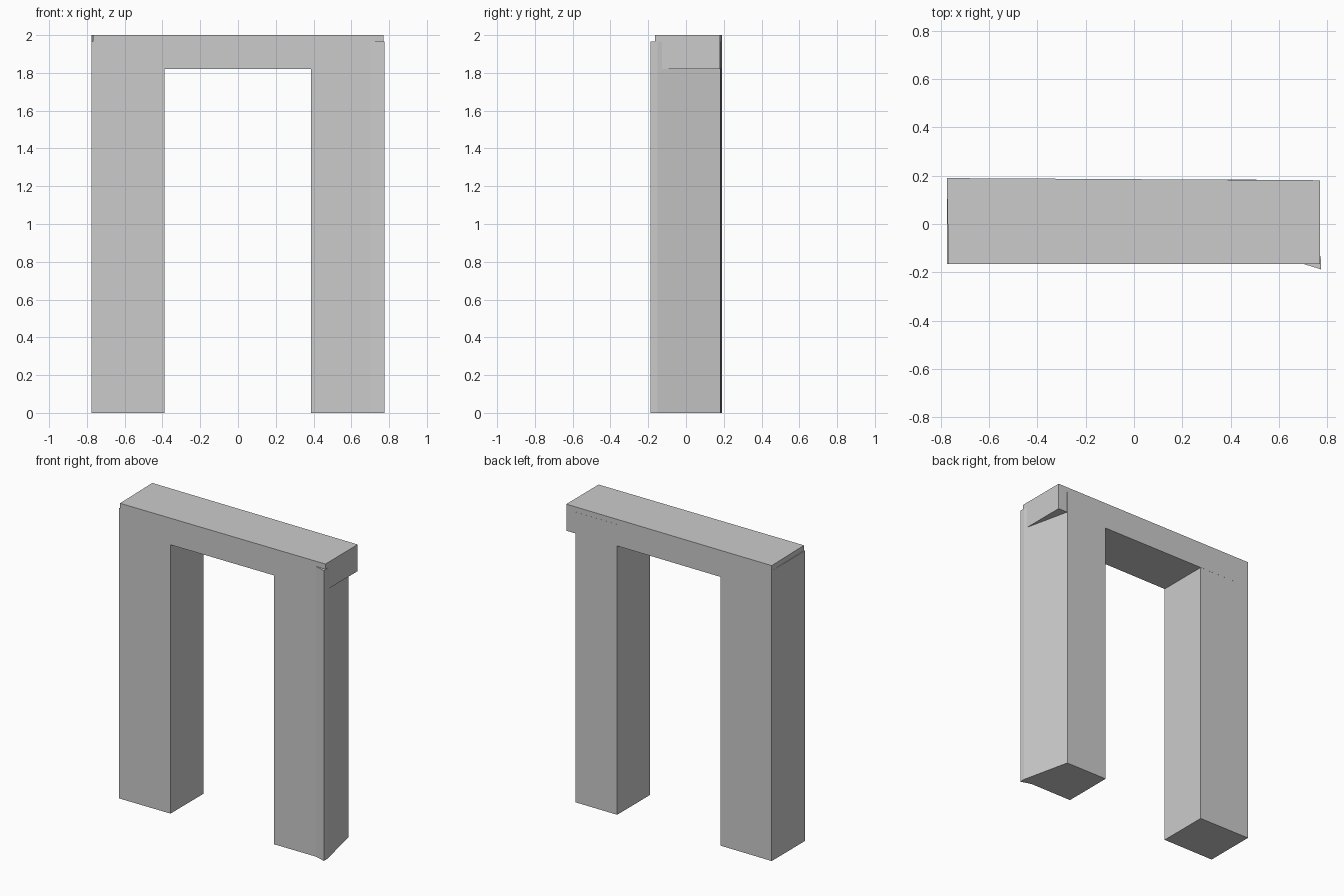
import bpy
import bmesh

cube = bpy.data.objects.get("Cube")
if cube:
    bpy.data.objects.remove(cube, do_unlink=True)

# Plain grey stone
stone = bpy.data.materials.new("stone_grey")
stone.use_nodes = True
GREY = (0.6, 0.6, 0.6, 1.0)
stone.diffuse_color = GREY
stone.node_tree.nodes["Principled BSDF"].inputs["Base Color"].default_value = GREY


def block(name, outline, bottom, top):
    """Extrude a plan outline upwards into a flat-sided block."""
    bm = bmesh.new()
    face = bm.faces.new([bm.verts.new((x, y, bottom)) for x, y in outline])
    ext = bmesh.ops.extrude_face_region(bm, geom=[face])
    for v in ext["geom"]:
        if isinstance(v, bmesh.types.BMVert):
            v.co.z = top
    bmesh.ops.recalc_face_normals(bm, faces=bm.faces)
    mesh = bpy.data.meshes.new(name)
    bm.to_mesh(mesh)
    bm.free()
    mesh.materials.append(stone)
    obj = bpy.data.objects.new(name, mesh)
    bpy.context.collection.objects.link(obj)
    return obj


LEG_TOP = 1.965
FRONT = -0.165

# Right leg: nearly square footprint
block("right_leg",
      [(-0.775, FRONT), (-0.39, FRONT), (-0.39, 0.187), (-0.775, 0.19)],
      0, LEG_TOP)

# Left leg: outer side tapers in towards the back, front corner sticks out
block("left_leg",
      [(0.387, FRONT), (0.70, FRONT), (0.775, -0.188), (0.775, -0.15),
       (0.70, 0.182), (0.387, 0.184)],
      0, LEG_TOP)

# Lintel spanning both legs
block("lintel",
      [(-0.768, FRONT), (0.77, FRONT), (0.77, 0.181), (-0.775, 0.19)],
      1.82, 2.0)
